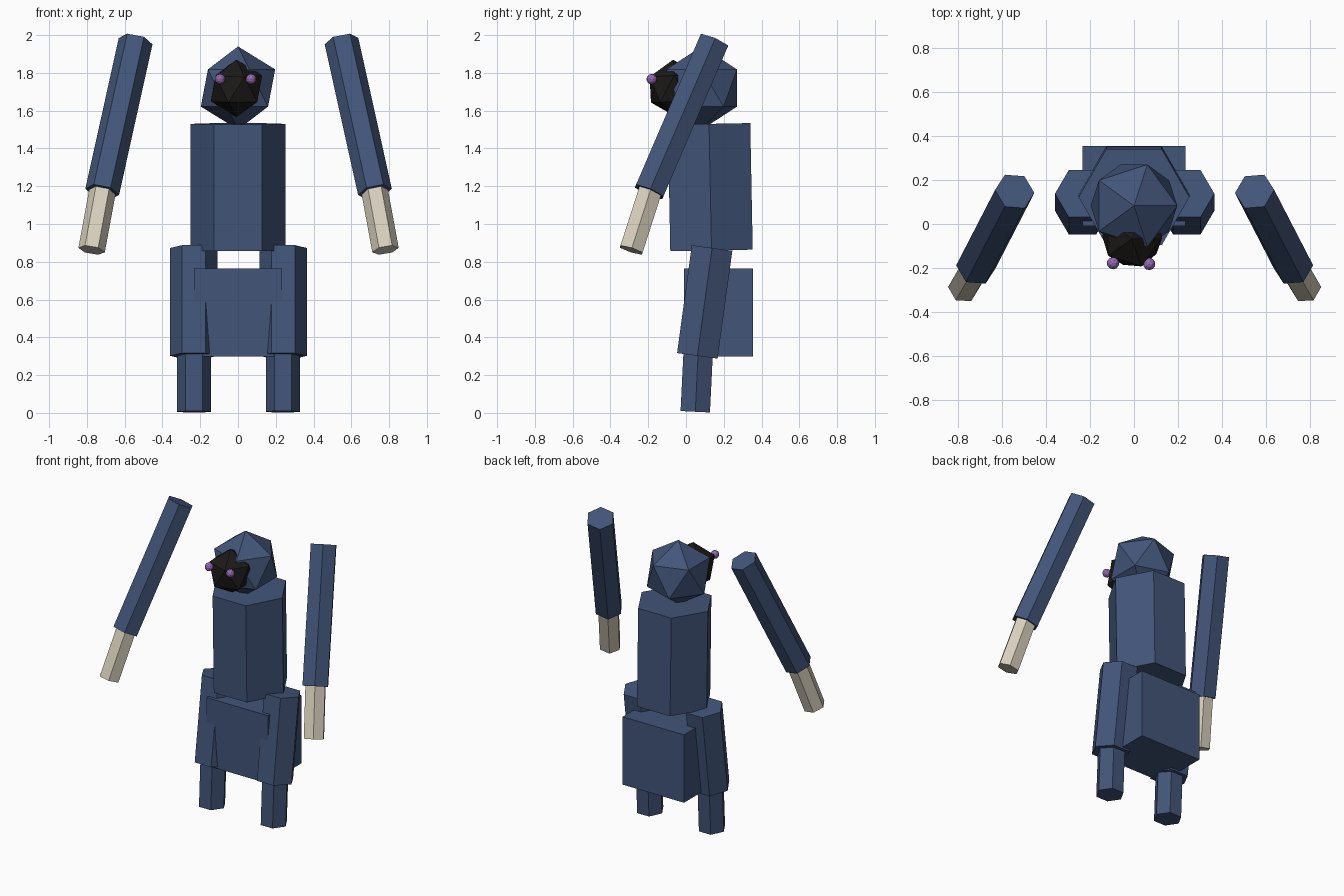
import bpy
import bmesh
import math
from mathutils import Matrix, Vector

cube = bpy.data.objects.get("Cube")
if cube:
    bpy.data.objects.remove(cube, do_unlink=True)


def material(name, rgb):
    mat = bpy.data.materials.new(name)
    mat.use_nodes = True
    colour = (*rgb, 1)
    mat.diffuse_color = colour
    mat.node_tree.nodes["Principled BSDF"].inputs["Base Color"].default_value = colour
    return mat


blue = material("slate blue", (0.054, 0.09, 0.19))
cream = material("cream", (0.69, 0.63, 0.51))
black = material("soft black", (0.011, 0.01, 0.009))
purple = material("purple", (0.3, 0.14, 0.45))


def finish(name, bm, mat):
    bmesh.ops.recalc_face_normals(bm, faces=bm.faces[:])
    mesh = bpy.data.meshes.new(name)
    bm.to_mesh(mesh)
    bm.free()
    mesh.materials.append(mat)
    obj = bpy.data.objects.new(name, mesh)
    bpy.context.collection.objects.link(obj)
    return obj


def hex_prism(name, start, end, radius, mat):
    """Six-sided bar between two points, with corners facing sideways."""
    start, end = Vector(start), Vector(end)
    axis = (end - start).normalized()
    if axis.z < 0:
        axis = -axis
    side = Vector((1, 0, 0))
    side = (side - axis * side.dot(axis)).normalized()
    depth = axis.cross(side)
    bm = bmesh.new()
    rings = []
    for centre in (start, end):
        ring = []
        for i in range(6):
            a = math.radians(60 * i)
            ring.append(bm.verts.new(centre + (side * math.cos(a) + depth * math.sin(a)) * radius))
        rings.append(ring)
        bm.faces.new(ring)
    for i in range(6):
        j = (i + 1) % 6
        bm.faces.new((rings[0][i], rings[0][j], rings[1][j], rings[1][i]))
    return finish(name, bm, mat)


def ball(name, centre, radius, detail, mat, tilt=0):
    bm = bmesh.new()
    matrix = Matrix.Translation(centre) @ Matrix.Rotation(math.radians(tilt), 4, "X")
    bmesh.ops.create_icosphere(bm, subdivisions=detail, radius=radius, matrix=matrix)
    return finish(name, bm, mat)


def box(name, centre, size, mat):
    bm = bmesh.new()
    matrix = Matrix.Translation(centre) @ Matrix.Diagonal((*size, 1))
    bmesh.ops.create_cube(bm, size=1, matrix=matrix)
    return finish(name, bm, mat)


# Body
box("hips", (0, 0.173, 0.532), (0.467, 0.365, 0.467), blue)
hex_prism("torso", (0, 0.135, 0.86), (0, 0.122, 1.53), 0.252, blue)

# Head, face and eyes
ball("head", (0, 0.083, 1.72), 0.22, 1, blue)
ball("face", (-0.008, -0.06, 1.718), 0.152, 1, black, tilt=3)
ball("right_eye", (-0.095, -0.178, 1.767), 0.028, 2, purple)
ball("left_eye", (0.069, -0.182, 1.767), 0.028, 2, purple)

# Limbs, repeated on each side
for label, s in (("right", -1), ("left", 1)):
    def at(x, y, z):
        return (s * x + 0.003, y, z)

    hex_prism(label + "_arm", at(0.545, 0.148, 1.968), at(0.722, -0.195, 1.17), 0.091, blue)
    hex_prism(label + "_hand", at(0.71, -0.172, 1.23), at(0.778, -0.29, 0.862), 0.071, cream)
    hex_prism(label + "_thigh", at(0.237, 0.138, 0.873), at(0.237, 0.06, 0.302), 0.125, blue)
    hex_prism(label + "_shin", at(0.235, 0.066, 0.35), at(0.235, 0.049, 0.006), 0.09, blue)
